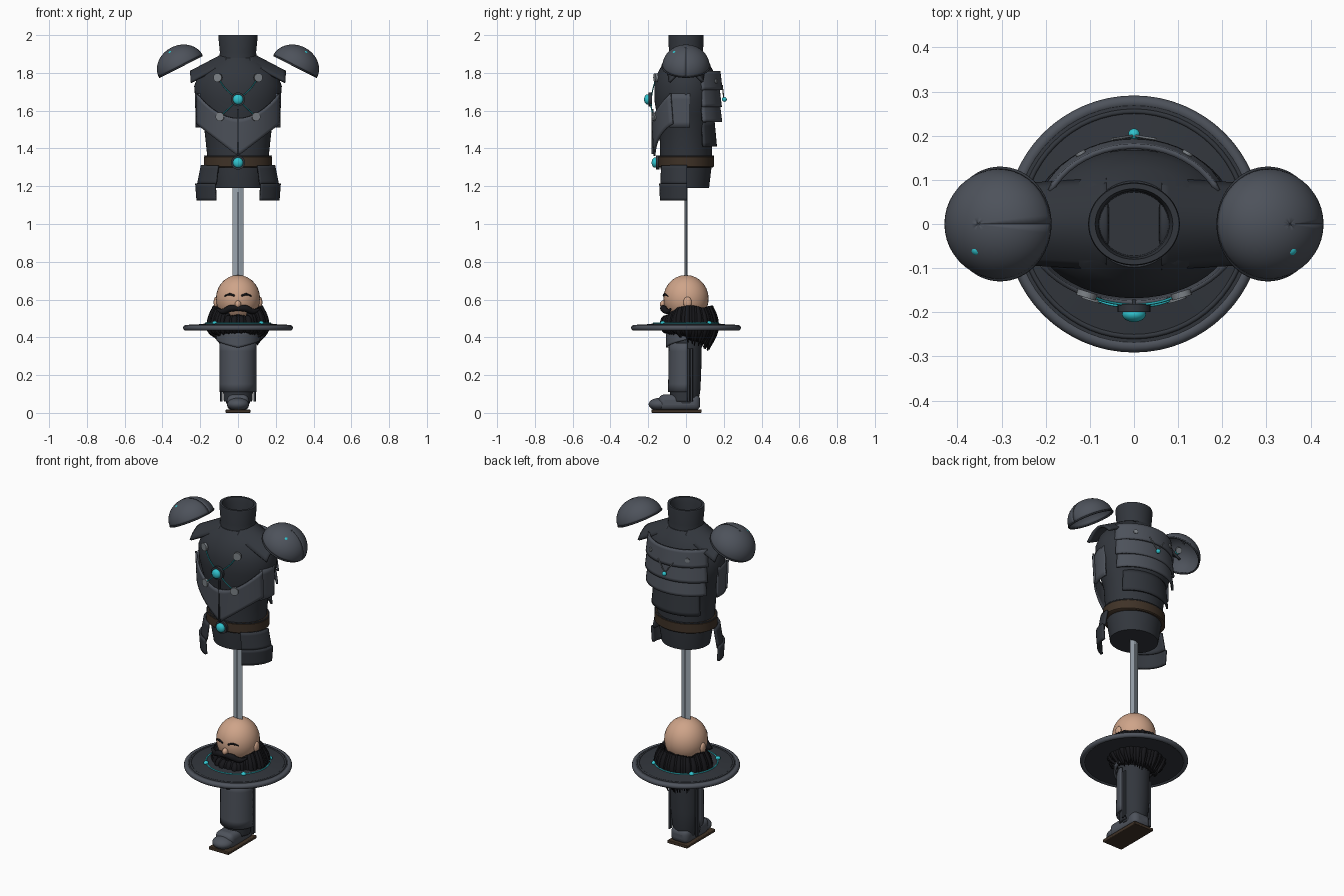
import bpy, math, random
from math import sin, cos, pi, radians

if "Cube" in bpy.data.objects:
    bpy.data.objects.remove(bpy.data.objects["Cube"])
random.seed(4)

def mat(name, r, g, b):
    m = bpy.data.materials.new(name)
    m.diffuse_color = (r, g, b, 1)
    m.use_nodes = True
    m.node_tree.nodes["Principled BSDF"].inputs["Base Color"].default_value = m.diffuse_color
    return m
STEEL = mat("steel", .075, .085, .105)
DARK = mat("dark_steel", .032, .037, .046)
BOLT = mat("bolt_metal", .2, .22, .24)
BLADE = mat("blade_metal", .33, .38, .43)
TEAL = mat("teal", .03, .55, .62)
BROWN = mat("leather", .05, .032, .02)
SKIN = mat("skin", .62, .37, .25)
HAIR = mat("hair", .008, .008, .01)

def finish(o, name, m, angle=40):
    o.name = name
    o.data.materials.append(m)
    if o.type == 'MESH':
        bpy.ops.object.select_all(action='DESELECT')
        o.select_set(True)
        bpy.context.view_layer.objects.active = o
        bpy.ops.object.shade_smooth_by_angle(angle=radians(angle))
    return o

def mesh(name, verts, faces, m, angle=40):
    d = bpy.data.meshes.new(name)
    d.from_pydata(verts, [], faces)
    o = bpy.data.objects.new(name, d)
    bpy.context.collection.objects.link(o)
    return finish(o, name, m, angle)

def lathe(name, prof, m, cy=0, n=48, caps=True):
    """prof rows: z, half width in x, half depth in y"""
    v = [(rx * sin(2*pi*i/n), cy - ry * cos(2*pi*i/n), z) for z, rx, ry in prof for i in range(n)]
    f = [(k*n+i, k*n+(i+1) % n, (k+1)*n+(i+1) % n, (k+1)*n+i)
         for k in range(len(prof)-1) for i in range(n)]
    if caps:
        f += [tuple(range(n))[::-1], tuple(range((len(prof)-1)*n, len(prof)*n))]
    return mesh(name, v, f, m)

def panel(name, fn, m, thick=.012, nu=20, nv=6):
    """thick curved sheet from fn(u, v), both 0..1"""
    v = [fn(i/nu, j/nv) for j in range(nv+1) for i in range(nu+1)]
    w = nu + 1
    f = [(j*w+i, j*w+i+1, (j+1)*w+i+1, (j+1)*w+i) for j in range(nv) for i in range(nu)]
    o = mesh(name, v, f, m)
    s = o.modifiers.new("thickness", 'SOLIDIFY')
    s.thickness, s.offset = thick, 0
    return o

def wrap(a0, a1, z0, z1, lo, hi, cy=0):
    """elliptical band; angle 0 is front; lo/hi = (rx, ry) at bottom and top"""
    def fn(u, v):
        a = radians(a0 + (a1-a0)*u)
        rx, ry = (l + (h-l)*v for l, h in zip(lo, hi))
        return (rx*sin(a), cy - ry*cos(a), z0 + (z1-z0)*v)
    return fn

def ball(name, loc, size, m, rot=(0, 0, 0), seg=28):
    bpy.ops.mesh.primitive_uv_sphere_add(segments=seg, ring_count=seg//2, location=loc, rotation=rot)
    o = bpy.context.object
    o.scale = size
    return finish(o, name, m, 60)

def disc(name, loc, r, h, m, rot=(pi/2, 0, 0)):
    bpy.ops.mesh.primitive_cylinder_add(vertices=24, radius=r, depth=h, location=loc, rotation=rot)
    return finish(bpy.context.object, name, m)

def ring(name, loc, R, r, m, rot=(0, 0, 0)):
    bpy.ops.mesh.primitive_torus_add(major_radius=R, minor_radius=r, major_segments=64,
                                     minor_segments=10, location=loc, rotation=rot)
    return finish(bpy.context.object, name, m)

def box(name, loc, size, m, bevel=0):
    bpy.ops.mesh.primitive_cube_add(size=1, location=loc)
    o = bpy.context.object
    o.scale = size
    bpy.ops.object.transform_apply(location=False, rotation=False)
    if bevel:
        b = o.modifiers.new("bevel", 'BEVEL')
        b.width, b.segments = bevel, 4
    return finish(o, name, m)

def strands(name, paths, m):
    """tapered tubes; each path is a list of (x, y, z, radius)"""
    c = bpy.data.curves.new(name, 'CURVE')
    c.dimensions, c.bevel_depth, c.bevel_resolution, c.resolution_u = '3D', 1, 2, 5
    c.use_fill_caps = True
    for p in paths:
        s = c.splines.new('BEZIER')
        s.bezier_points.add(len(p)-1)
        for b, (x, y, z, r) in zip(s.bezier_points, p):
            b.co, b.radius = (x, y, z), r
            b.handle_left_type = b.handle_right_type = 'AUTO'
    o = bpy.data.objects.new(name, c)
    bpy.context.collection.objects.link(o)
    return finish(o, name, m)

# torso, neck collar, belt
lathe("torso", [(1.19, .135, .122), (1.3, .155, .135), (1.38, .165, .138), (1.5, .178, .14),
                (1.58, .205, .155), (1.66, .226, .168), (1.73, .232, .168), (1.79, .21, .155),
                (1.84, .165, .128), (1.88, .1, .098)], DARK)
lathe("neck_collar", [(1.87, .1, .095), (1.91, .096, .09), (1.99, .104, .094), (2, .102, .092), (2, .088, .08),
                      (1.97, .08, .075), (1.89, .078, .072)], DARK)
lathe("belt", [(1.30, .172, .143), (1.305, .18, .148), (1.355, .18, .148), (1.36, .172, .143)], BROWN)
ring("belt_edge", (0, 0, 1.36), .176, .004, DARK).scale.y = .82

# chest plate, pointed at the bottom
def chest(u, v):
    t = 2*u - 1
    lo, hi = 1.36 + .17*abs(t), 1.56 + .13*t*t
    x = .218*t
    z = lo + (hi-lo)*v
    return (x, -.178*math.sqrt(1 - (x/.245)**2) + .012*(1-v), z)
panel("chest_plate", chest, STEEL, .01, 28, 8)
box("chest_ridge", (0, -.177, 1.49), (.008, .012, .24), DARK)

# side pieces, hip guards, shoulders
for s, side in ((1, "left"), (-1, "right")):
    panel(side+"_side_plate", wrap(65*s, 96*s, 1.51, 1.69, (.218, .2), (.222, .2)), STEEL, .012)
    panel(side+"_upper_hip_guard", wrap(33*s, 92*s, 1.21, 1.31, (.21, .155), (.19, .15)), DARK, .014)
    panel(side+"_lower_hip_guard", wrap(33*s, 92*s, 1.125, 1.215, (.213, .157), (.22, .162)), DARK, .014)
    panel(side+"_shoulder_yoke", lambda u, v, s=s: (
        s*(.06 + .19*u), (.1 - .012*u)*(2*v-1), 1.905 - .1*u - .055*(2*v-1)**2), DARK, .014, 12, 12)
    t = s*radians(27)
    def dome(u, v, s=s, t=t):
        a, b = 2*pi*u, v*pi/2
        x, y, z = .127*cos(b)*cos(a), .122*cos(b)*sin(a), .108*sin(b)
        return (s*.303 + x*cos(t) + z*sin(t), y, 1.835 - x*sin(t) + z*cos(t))
    panel(side+"_pauldron", dome, STEEL, .006, 40, 12)
    ring(side+"_pauldron_rim", (s*.303, 0, 1.835), .125, .005, DARK, (0, t, 0))
    ball(side+"_pauldron_gem", (s*.355, -.058, 1.903), (.014,)*3, TEAL)
    disc(side+"_pauldron_gem_seat", (s*.351, -.045, 1.905), .017, .016, BOLT, (radians(50), 0, s*.4))
    for x, y, z, row in ((.107, -.16, 1.775, "upper"), (.095, -.168, 1.568, "lower")):
        disc(f"{side}_{row}_bolt", (s*x, y, z), .023, .014, BOLT, (pi/2, 0, s*.3))
    strands(side+"_chest_wire", [[(0, -.185, 1.66, .003), (s*.06, -.176, 1.71, .003), (s*.105, -.16, 1.77, .003)],
                                 [(0, -.185, 1.66, .003), (s*.05, -.183, 1.61, .003), (s*.095, -.168, 1.57, .003)]], TEAL)
    strands(side+"_back_wire", [[(0, .2, 1.665, .003), (s*.05, .192, 1.735, .003)]], BOLT)
    disc(side+"_back_bolt", (s*.12, .158, 1.755), .012, .012, BOLT, (pi/2, 0, -s*.5))

# chest and belt gems
for n, y, z in (("chest", -.192, 1.66), ("belt", -.152, 1.325)):
    disc(n+"_gem_seat", (0, y+.002, z), .037, .018, DARK)
    ball(n+"_gem", (0, y-.012, z), (.027, .018, .027), TEAL)
ball("back_gem", (0, .203, 1.66), (.013,)*3, TEAL)

# overlapping back bands
for i, (z0, z1, rx, ry, a) in enumerate(((1.71, 1.81, .215, .182, 65), (1.62, 1.72, .222, .178, 62),
                                         (1.54, 1.635, .215, .18, 62), (1.41, 1.54, .185, .152, 55))):
    panel(f"back_band_{i+1}", wrap(180-a, 180+a, z0, z1, (rx+.006, ry+.006), (rx-.006, ry-.006)),
          STEEL if i < 3 else DARK, .012)

# sword blade, diamond section
v = [(x, y, z) for z in (.6, 1.25) for x, y in ((-.028, 0), (-.008, -.008), (.008, -.008), (.028, 0), (.008, .008), (-.008, .008))]
mesh("blade", v, [(i, (i+1) % 6, 6+(i+1) % 6, 6+i) for i in range(6)] + [tuple(range(6))[::-1], tuple(range(6, 12))], BLADE, 10)
box("blade_groove", (0, 0, .92), (.006, .018, .5), DARK)

# head
ball("head", (0, 0, .605), (.117, .12, .125), SKIN)
ball("nose", (0, -.12, .575), (.016, .018, .02), SKIN)
for s, side in ((1, "left"), (-1, "right")):
    ball(side+"_ear", (s*.117, .008, .585), (.012, .022, .03), SKIN)
    strands(side+"_brow", [[(s*.018, -.119, .62, .005), (s*.045, -.113, .628, .006), (s*.072, -.096, .618, .003)]], HAIR)
    strands(side+"_moustache", [[(0, -.12, .553, .014), (s*.04, -.12, .553, .018), (s*.08, -.1, .537, .015), (s*.115, -.08, .55, .005)]], HAIR)
strands("mouth", [[(-.02, -.096, .515, .003), (0, -.1, .517, .004), (.02, -.096, .515, .003)]], HAIR)

# beard and hair
ball("hair_mass", (0, .03, .465), (.135, .115, .105), HAIR)
locks = []
for i in range(52):
    a = 2*pi*i/52
    back = (1 - cos(a))/2
    side = abs(sin(a))
    r = random.uniform(.95, 1.06)
    top = .495 + .07*max(side, back) if abs(cos(a)) < .9 or back > .5 else .49
    low = .42 - .08*back + random.uniform(-.015, .015)
    def at(k, z, w):
        return (.145*k*r*sin(a), .022 - .13*k*r*cos(a), z, w)
    locks.append([at(.8, top, .012), at(.95, .5, .018), at(.98, .44, .017), at(.72, low, .002)])
strands("hair_locks", locks, HAIR)

# round shield lying flat
lathe("shield", [(.44, .1, .1), (.44, .27, .27), (.462, .27, .27), (.47, .2, .2), (.478, .13, .13)], DARK, n=64)
ring("shield_rim", (0, 0, .45), .276, .015, STEEL)
ring("shield_inner_rim", (0, 0, .462), .255, .006, DARK)
ring("shield_glow_ring", (0, 0, .474), .172, .004, TEAL)
for i in range(4):
    a = pi/4 + i*pi/2
    ball(f"shield_gem_{i+1}", (.174*cos(a), .174*sin(a), .476), (.014, .014, .011), TEAL)

# lower leg
lathe("calf", [(.05, .062, .062), (.11, .075, .075), (.2, .085, .08), (.33, .085, .083), (.43, .09, .085)], DARK)
panel("shin_guard", wrap(-95, 95, .11, .37, (.092, .09), (.092, .086)), STEEL, .01)
panel("knee_guard", lambda u, v: (.11*sin(pi*(u-.5)), .01-.11*cos(pi*(u-.5)),
      .345 + .045*abs(2*u-1) + v*(.08 - .045*abs(2*u-1))), STEEL, .012)
panel("ankle_guard", wrap(-100, 100, .06, .115, (.07, .075), (.074, .08)), DARK, .01)
for s, side in ((1, "left"), (-1, "right")):
    for k, y in enumerate((.012, .03)):
        disc(f"{side}_brace_rod_{k+1}", (s*.088, y, .2), .006, .28, DARK, (0, 0, 0))

# boot
box("boot_foot", (0, -.035, .055), (.116, .22, .085), STEEL, .03)
ball("boot_toe_cap", (0, -.14, .045), (.058, .058, .034), STEEL)
box("boot_sole", (0, -.05, .009), (.13, .265, .018), BROWN, .004)
